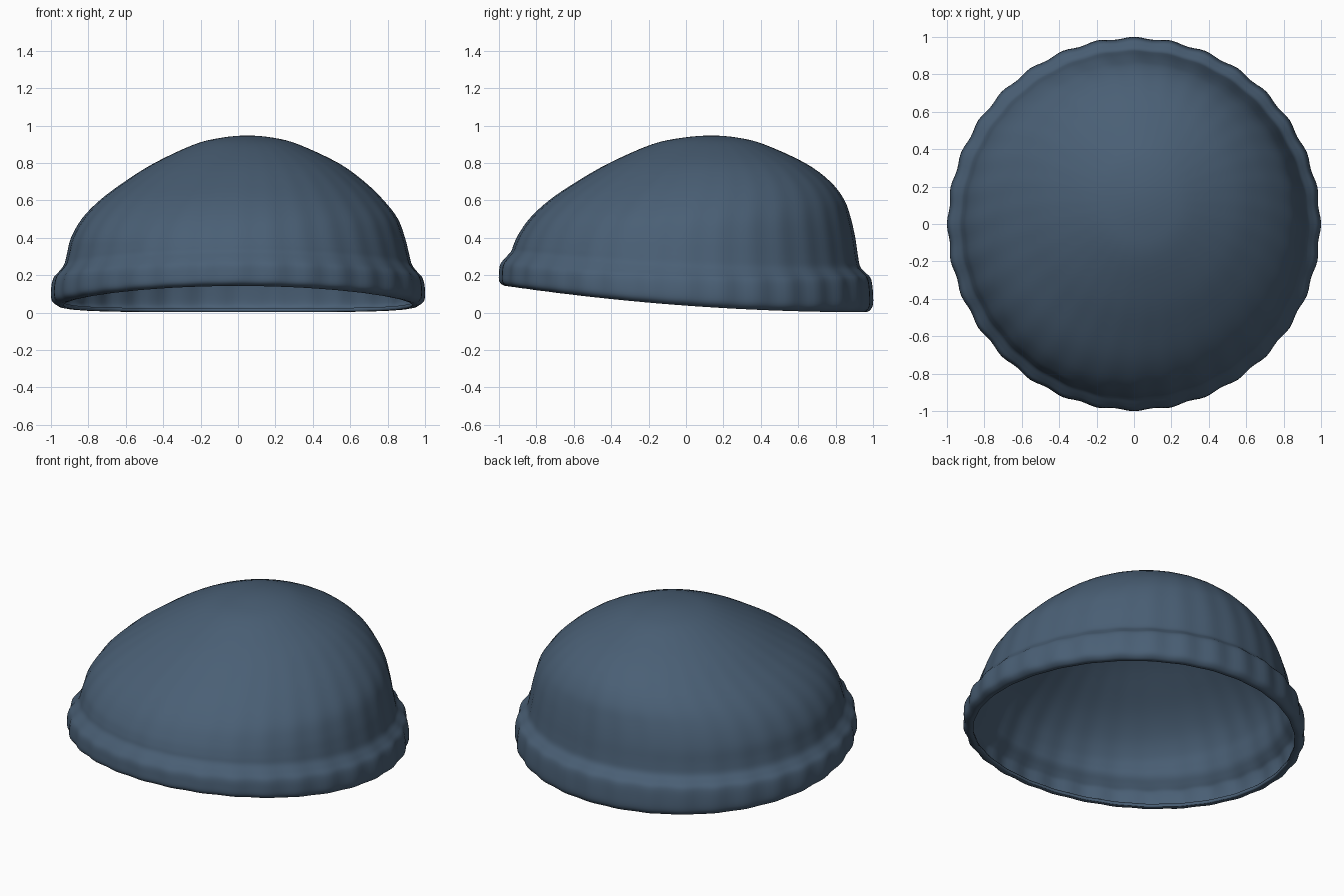
import bpy, bmesh, math

RIBS = 32
SEGMENTS = RIBS * 6
STEPS = 4

# Rings of the knit cap from the rim up:
# front y, front z, back y, back z, half width, centre x, side sag, rib depth
RINGS = [
    (-0.945, 0.145, 0.945, 0.004, 0.935, 0.00, 0.035, 0.002),
    (-0.970, 0.144, 0.972, 0.005, 0.966, 0.00, 0.035, 0.003),
    (-0.998, 0.166, 0.998, 0.035, 0.996, 0.00, 0.035, 0.005),
    (-1.000, 0.212, 1.000, 0.100, 1.000, 0.00, 0.035, 0.006),
    (-0.993, 0.258, 0.990, 0.178, 0.988, 0.00, 0.035, 0.006),
    (-0.967, 0.292, 0.962, 0.212, 0.958, 0.00, 0.033, 0.004),
    (-0.935, 0.328, 0.932, 0.245, 0.930, 0.00, 0.030, 0.003),
    (-0.921, 0.365, 0.920, 0.300, 0.915, 0.00, 0.020, 0.003),
    (-0.895, 0.420, 0.905, 0.400, 0.893, 0.00, 0.010, 0.003),
    (-0.835, 0.505, 0.880, 0.510, 0.843, 0.01, 0.003, 0.003),
    (-0.730, 0.602, 0.845, 0.605, 0.756, 0.02, 0.000, 0.002),
    (-0.585, 0.700, 0.770, 0.702, 0.640, 0.035, 0.000, 0.002),
    (-0.410, 0.800, 0.637, 0.800, 0.492, 0.045, 0.000, 0.001),
    (-0.185, 0.899, 0.420, 0.899, 0.280, 0.045, 0.000, 0.001),
    (-0.020, 0.935, 0.280, 0.935, 0.140, 0.05, 0.000, 0.000),
    (0.135, 0.947, 0.135, 0.947, 0.000, 0.05, 0.000, 0.000),
]


def smooth_rings(rings):
    """Spline between the rings, mirrored across the crown."""
    fy, fz, by, bz, hx, cx, sag, amp = rings[-2]
    pts = [rings[0]] + rings + [(by, bz, fy, fz, -hx, cx, sag, amp)]
    out = []
    for i in range(1, len(pts) - 2):
        for s in range(STEPS):
            t = s / STEPS
            out.append([0.5 * (2 * b + (c - a) * t + (2 * a - 5 * b + 4 * c - d) * t * t
                               + (3 * b - a - 3 * c + d) * t ** 3)
                        for a, b, c, d in zip(*pts[i - 1:i + 3])])
    return out


def ring_points(ring):
    fy, fz, by, bz, hx, cx, sag, amp = ring
    for k in range(SEGMENTS):
        a = 2 * math.pi * k / SEGMENTS
        rib = 1 - amp * (1 - math.cos(RIBS * a))
        s, c = math.sin(a), math.cos(a)
        y = (fy + by) / 2 + (by - fy) / 2 * s * rib
        z = (fz + bz) / 2 + (bz - fz) / 2 * s - sag * c * c
        yield cx + hx * c * rib, y, z


# Cap shell
bm = bmesh.new()
loops = [[bm.verts.new(p) for p in ring_points(r)] for r in smooth_rings(RINGS)]
for low, high in zip(loops, loops[1:]):
    for k in range(SEGMENTS):
        n = (k + 1) % SEGMENTS
        bm.faces.new((low[k], low[n], high[n], high[k]))
tip = RINGS[-1]
crown = bm.verts.new((tip[5], tip[0], tip[1]))
for k in range(SEGMENTS):
    bm.faces.new((loops[-1][k], loops[-1][(k + 1) % SEGMENTS], crown))
for f in bm.faces:
    f.smooth = True
mesh = bpy.data.meshes.new("knit_cap")
bm.to_mesh(mesh)
bm.free()
cap = bpy.data.objects.new("knit_cap", mesh)
bpy.context.collection.objects.link(cap)

# Cloth thickness, added inward
solid = cap.modifiers.new("thickness", 'SOLIDIFY')
solid.thickness = 0.02
solid.offset = -1

wool = bpy.data.materials.new("slate_blue_wool")
wool.diffuse_color = (0.068, 0.115, 0.178, 1)
mesh.materials.append(wool)
